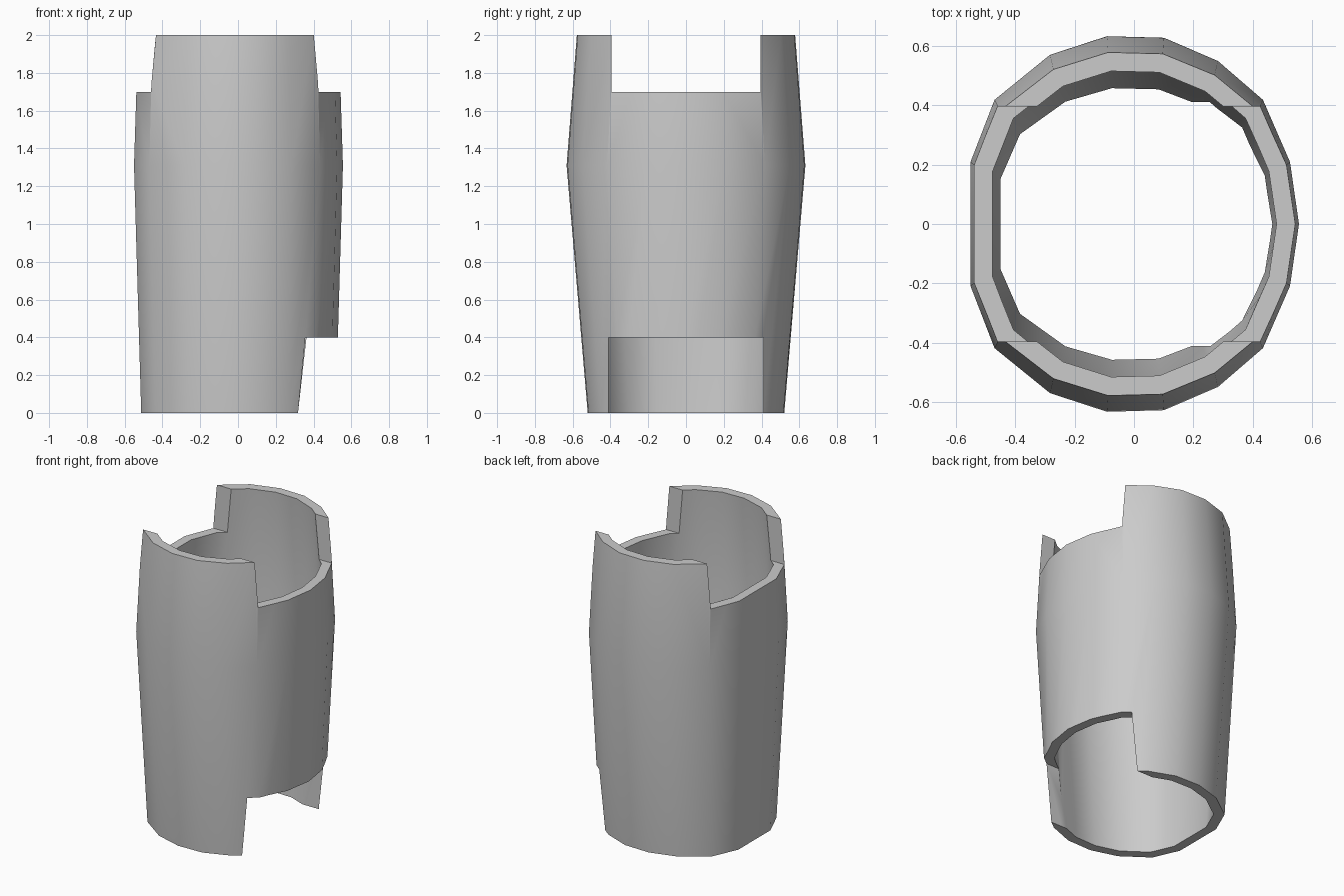
import bpy
import bmesh
import math

if "Cube" in bpy.data.objects:
    bpy.data.objects.remove(bpy.data.objects["Cube"], do_unlink=True)

grey = bpy.data.materials.new("plain grey")
grey.use_nodes = True
colour = (0.6, 0.6, 0.6, 1)
grey.diffuse_color = colour
grey.node_tree.nodes["Principled BSDF"].inputs["Base Color"].default_value = colour

# Half outline of the sleeve, from its left side round to its right side
HALF = [(0.55, 0), (0.52, 0.2), (0.43, 0.4), (0.28, 0.525), (0.1, 0.6),
        (-0.09, 0.605), (-0.28, 0.545), (-0.465, 0.4), (-0.545, 0.2), (-0.545, 0)]
OUTLINE = HALF + [(x, -y) for x, y in HALF[-2:0:-1]]

# Height, width scale and depth scale of each ring
RINGS = [(0, 0.94, 0.86), (1.31, 1.01, 1.045), (2, 0.97, 0.955)]
WALL = 0.063


def add_object(name, bm):
    bmesh.ops.recalc_face_normals(bm, faces=bm.faces)
    mesh = bpy.data.meshes.new(name)
    bm.to_mesh(mesh)
    bm.free()
    mesh.materials.append(grey)
    obj = bpy.data.objects.new(name, mesh)
    bpy.context.collection.objects.link(obj)
    return obj


def add_ring(bm, z, sx, sy, inset):
    kx = sx - inset / 0.55
    ky = sy - inset / 0.605
    return [bm.verts.new((x * kx, y * ky, z)) for x, y in OUTLINE]


def bridge(bm, a, b):
    for i in range(len(a)):
        j = (i + 1) % len(a)
        bm.faces.new((a[i], a[j], b[j], b[i]))


# Bulging hollow sleeve: up the outside, down the inside, closed at both rims
bm = bmesh.new()
loops = [add_ring(bm, *r, 0) for r in RINGS]
loops += [add_ring(bm, *r, WALL) for r in reversed(RINGS)]
for k, loop in enumerate(loops):
    bridge(bm, loop, loops[(k + 1) % len(loops)])
sleeve = add_object("sleeve", bm)


def cut_notch(name, x0, x1, half_width, z0, z1):
    bm = bmesh.new()
    bmesh.ops.create_cube(bm, size=1)
    for v in bm.verts:
        v.co = (x1 if v.co.x > 0 else x0,
                math.copysign(half_width, v.co.y),
                z1 if v.co.z > 0 else z0)
    cutter = add_object(name, bm)
    cutter.hide_render = True
    mod = sleeve.modifiers.new(name, 'BOOLEAN')
    mod.operation = 'DIFFERENCE'
    mod.solver = 'EXACT'
    mod.object = cutter
    bpy.ops.object.modifier_apply(modifier=mod.name)
    bpy.data.objects.remove(cutter, do_unlink=True)


bpy.context.view_layer.objects.active = sleeve
sleeve.select_set(True)

# Top slot through both sides, bottom notch on the left side only
cut_notch("top_slot", -1, 1, 0.395, 1.7, 3)
cut_notch("bottom_notch", 0, 1, 0.41, -1, 0.4)

bpy.ops.object.shade_smooth_by_angle(angle=math.radians(35))
